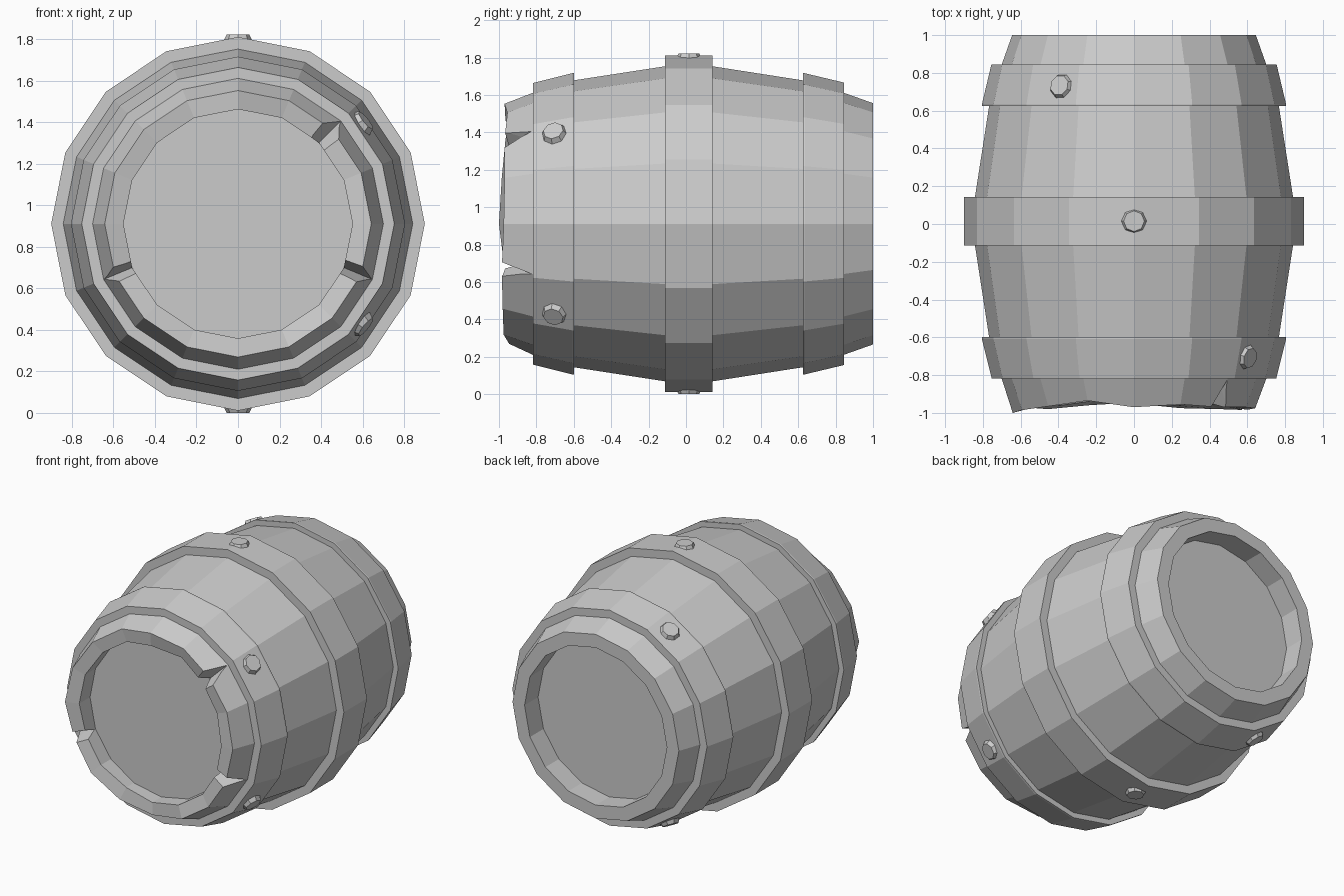
import bpy, bmesh
from math import sin, cos, pi, radians
from mathutils import Vector, Matrix

if "Cube" in bpy.data.objects:
    bpy.data.objects.remove(bpy.data.objects["Cube"])

SIDES = 16
CZ = 0.911  # height of the barrel axis


def add_object(name, bm):
    bmesh.ops.recalc_face_normals(bm, faces=bm.faces)
    me = bpy.data.meshes.new(name)
    bm.to_mesh(me)
    bm.free()
    ob = bpy.data.objects.new(name, me)
    bpy.context.collection.objects.link(ob)
    return ob


def ring(bm, r, y):
    """One 16-sided ring; y may be a number or one value per corner."""
    ys = y if isinstance(y, list) else [y] * SIDES
    return [bm.verts.new((r * cos(2 * pi * k / SIDES), ys[k],
                          CZ + r * sin(2 * pi * k / SIDES))) for k in range(SIDES)]


def lathe(name, profile, closed):
    """Spin (radius, y) points about the y axis; closed makes a hoop, else capped."""
    bm = bmesh.new()
    rings = [ring(bm, r, y) for r, y in profile]
    pairs = list(zip(rings, rings[1:]))
    if closed:
        pairs.append((rings[-1], rings[0]))
    else:
        bm.faces.new(rings[0])
        bm.faces.new(rings[-1])
    for a, b in pairs:
        for k in range(SIDES):
            n = (k + 1) % SIDES
            bm.faces.new((a[k], a[n], b[n], b[k]))
    return add_object(name, bm)


# Barrel body: recessed lids, worn front rim
worn_outer = [-.975, -.97, -.97, -.955, -.97, -.935, -.965, -.985,
              -1.0, -.97, -.98, -.96, -.945, -.975, -.98, -.985]
worn_inner = [-.975, -.96, -.95, -.925, -.965, -.93, -.94, -.965,
              -.97, -.955, -.96, -.935, -.95, -.96, -.95, -.97]
body = lathe("barrel_body", [
    (.552, -.85), (.552, worn_inner), (.642, worn_outer), (.70, -.82), (.767, -.60),
    (.842, -.113), (.842, .143), (.767, .625), (.70, .845), (.645, 1.0),
    (.552, 1.0), (.552, .85)], False)

# Chipped notches between staves at the front rim
for i, (deg, width) in enumerate([(45, .13), (-22.5, .085), (202.5, .085)]):
    a = radians(deg)
    out, tan = Vector((cos(a), 0, sin(a))), Vector((-sin(a), 0, cos(a)))
    bm = bmesh.new()
    ends = []
    for r, tip in ((.50, -.87), (.642, -.845), (.80, -.79)):
        c = out * r + Vector((0, 0, CZ))
        ends.append([bm.verts.new(c + tan * t + Vector((0, y, 0)))
                     for t, y in ((-width * .6, -1.02), (width * .6, -1.02), (0, tip))])
    bm.faces.new(ends[0])
    bm.faces.new(ends[-1])
    for p, q in zip(ends, ends[1:]):
        for k in range(3):
            n = (k + 1) % 3
            bm.faces.new((p[k], p[n], q[n], q[k]))
    cutter = add_object("notch_cutter_%d" % i, bm)
    cutter.hide_render = True
    cutter.hide_set(True)
    mod = body.modifiers.new("notch", 'BOOLEAN')
    mod.operation = 'DIFFERENCE'
    mod.solver = 'EXACT'
    mod.object = cutter

# Hoops
lathe("middle_hoop", [(.83, -.113), (.9, -.113), (.9, .143), (.83, .143)], True)
lathe("front_hoop", [(.69, -.818), (.753, -.818), (.805, -.61), (.805, -.598), (.755, -.598)], True)
lathe("back_hoop", [(.69, .845), (.755, .845), (.805, .635), (.805, .625), (.755, .625)], True)


# Rivets: (name, angle round the axis, y, outer radius, slope towards y)
def rivet(name, deg, y, r, tilt):
    a = radians(deg)
    normal = Vector((cos(a), tilt, sin(a))).normalized()
    bm = bmesh.new()
    bmesh.ops.create_cone(bm, cap_ends=True, segments=8, radius1=.075, radius2=.055, depth=.04)
    rot = normal.to_track_quat('Z', 'Y').to_matrix().to_4x4()
    pos = Vector((r * cos(a), y, CZ + r * sin(a))) - normal * .02
    bm.transform(Matrix.Translation(pos) @ rot)
    add_object(name, bm)


for side, s in (("upper", 1), ("lower", -1)):
    rivet("middle_rivet_" + side, 90 * s, .015, .911, 0)
    rivet("front_rivet_" + side, 39 * s, -.71, .792, -.24)
    rivet("back_rivet_" + side, 120 * s, .735, .792, .24)
